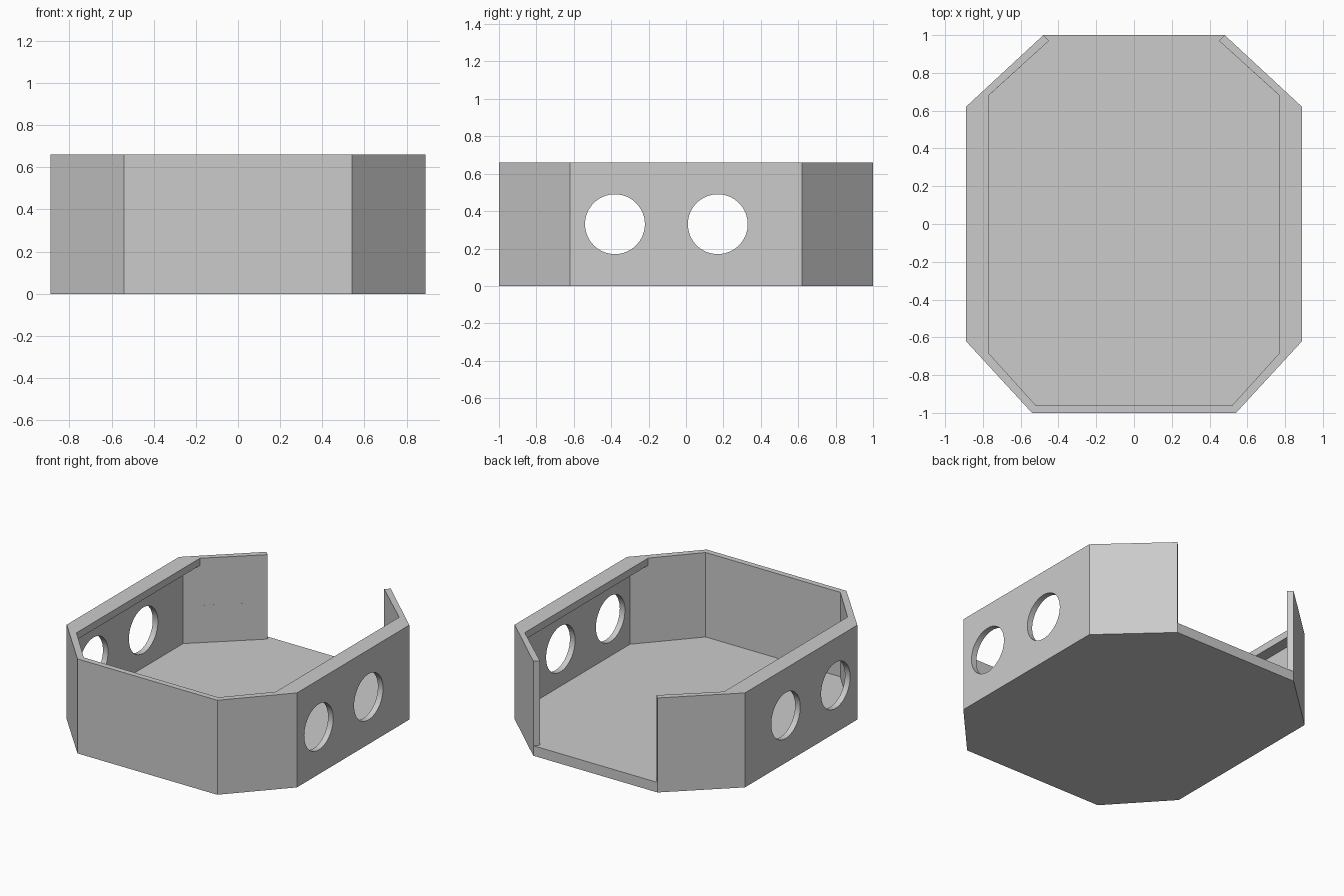
import bpy, bmesh, math

if "Cube" in bpy.data.objects:
    bpy.data.objects.remove(bpy.data.objects["Cube"])

HEIGHT, FLOOR, LIP = 0.66, 0.07, 0.05

grey = bpy.data.materials.new("plain grey")
grey.use_nodes = True
grey.diffuse_color = (0.6, 0.6, 0.6, 1)
grey.node_tree.nodes["Principled BSDF"].inputs["Base Color"].default_value = grey.diffuse_color


def prism(name, half, z0, z1):
    """Extrude an outline given by its +x half, listed front to back."""
    outline = half + [(-x, y) for x, y in reversed(half)]
    bm = bmesh.new()
    base = bm.faces.new([bm.verts.new((x, y, z0)) for x, y in outline])
    top = bmesh.ops.extrude_face_region(bm, geom=[base])["geom"]
    moved = [v for v in top if isinstance(v, bmesh.types.BMVert)]
    bmesh.ops.translate(bm, verts=moved, vec=(0, 0, z1 - z0))
    bmesh.ops.recalc_face_normals(bm, faces=bm.faces)
    mesh = bpy.data.meshes.new(name)
    bm.to_mesh(mesh)
    bm.free()
    mesh.materials.append(grey)
    obj = bpy.data.objects.new(name, mesh)
    bpy.context.collection.objects.link(obj)
    return obj


def cut(target, cutter):
    """Subtract the cutter from the target and discard it."""
    cutter.hide_render = True
    mod = target.modifiers.new("cut", 'BOOLEAN')
    mod.operation = 'DIFFERENCE'
    mod.solver = 'EXACT'
    mod.object = cutter
    bpy.ops.object.select_all(action='DESELECT')
    target.select_set(True)
    bpy.context.view_layer.objects.active = target
    bpy.ops.object.modifier_apply(modifier=mod.name)
    bpy.data.objects.remove(cutter)


# Solid eight-sided body
tray = prism("open_tray", [(0.54, -1), (0.89, -0.62), (0.89, 0.62), (0.48, 1)], 0, HEIGHT)

# Cavity with thin side walls, open at the back
back = [(0.45, 0.97), (0.51, 1.03)]
cut(tray, prism("lower_cavity", [(0.52, -0.96), (0.85, -0.595), (0.85, 0.607)] + back,
                FLOOR, HEIGHT - LIP))

# Narrower mouth that leaves a lip along each side wall
cut(tray, prism("mouth_cavity", [(0.52, -0.96), (0.77, -0.683), (0.77, 0.68)] + back,
                HEIGHT / 2, HEIGHT + 0.2))

# Two round ports through both side walls
for y in (-0.38, 0.17):
    bpy.ops.mesh.primitive_cylinder_add(vertices=64, radius=0.16, depth=3,
                                        location=(0, y, 0.33),
                                        rotation=(0, math.pi / 2, 0))
    port = bpy.context.object
    port.data.materials.append(grey)
    cut(tray, port)

# Smooth the ports, keep the corners sharp
tray.select_set(True)
bpy.context.view_layer.objects.active = tray
bpy.ops.object.shade_smooth_by_angle(angle=math.radians(30))
